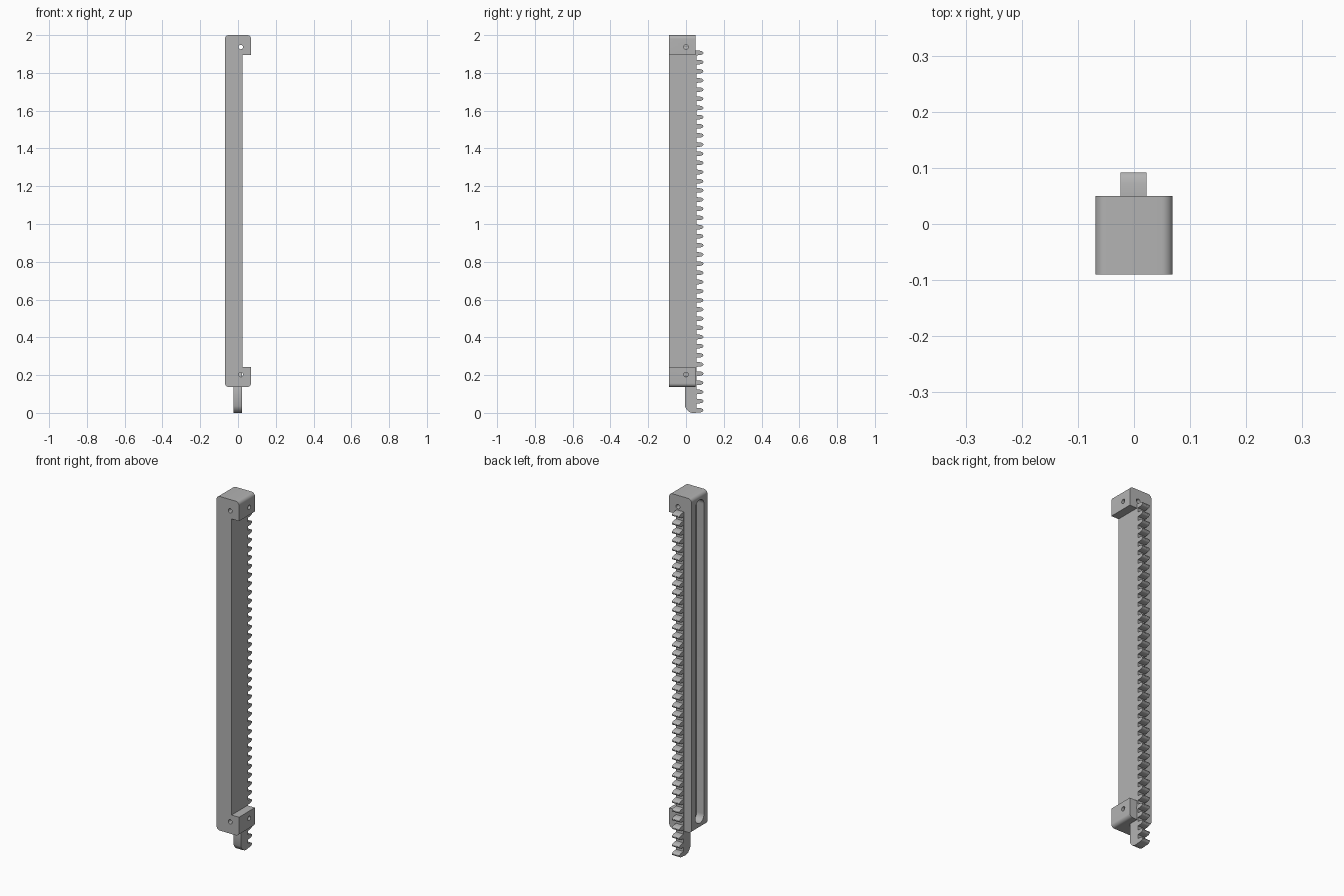
import bpy, bmesh, math
from mathutils import Vector

if "Cube" in bpy.data.objects:
    bpy.data.objects.remove(bpy.data.objects["Cube"], do_unlink=True)

gray = bpy.data.materials.new("light_gray")
gray.use_nodes = True
COLOUR = (0.45, 0.45, 0.45, 1)
gray.diffuse_color = COLOUR
gray.node_tree.nodes["Principled BSDF"].inputs["Base Color"].default_value = COLOUR


def prism(name, points, low, high, axis):
    """Extrude a profile along x (points are y,z) or along y (points are x,z)."""
    place = (lambda a, b: (low, a, b)) if axis == "x" else (lambda a, b: (a, low, b))
    bm = bmesh.new()
    face = bm.faces.new([bm.verts.new(place(a, b)) for a, b in points])
    out = bmesh.ops.extrude_face_region(bm, geom=[face])
    shift = Vector((high - low, 0, 0) if axis == "x" else (0, high - low, 0))
    bmesh.ops.translate(bm, vec=shift,
                        verts=[v for v in out["geom"] if isinstance(v, bmesh.types.BMVert)])
    bmesh.ops.recalc_face_normals(bm, faces=bm.faces)
    mesh = bpy.data.meshes.new(name)
    bm.to_mesh(mesh)
    bm.free()
    mesh.materials.append(gray)
    obj = bpy.data.objects.new(name, mesh)
    bpy.context.collection.objects.link(obj)
    return obj


def arc(a, b, radius, start, end, steps=8):
    angles = [math.radians(start + (end - start) * i / steps) for i in range(steps + 1)]
    return [(a + radius * math.cos(t), b + radius * math.sin(t)) for t in angles]


def circle(a, b, radius):
    return arc(a, b, radius, 0, 345, 23)


def cut(target, cutter):
    mod = target.modifiers.new(cutter.name, "BOOLEAN")
    mod.operation, mod.solver, mod.object = "DIFFERENCE", "EXACT", cutter
    bpy.context.view_layer.objects.active = target
    bpy.ops.object.modifier_apply(modifier=mod.name)
    bpy.data.objects.remove(cutter, do_unlink=True)


def smooth(obj):
    bpy.ops.object.select_all(action="DESELECT")
    obj.select_set(True)
    bpy.context.view_layer.objects.active = obj
    bpy.ops.object.shade_smooth_by_angle(angle=math.radians(30))


# Channel body: a tall C profile with rounded outer corners
SIDE, WEB, BASE, TOP, R = 0.069, 0.023, 0.137, 2.0, 0.02
FRONT, BACK, LUG = -0.09, 0.05, 0.106
body_profile = (arc(-SIDE + R, BASE + R, R, 180, 270)
                + arc(SIDE - R, BASE + R, R, 270, 360)
                + [(SIDE, BASE + LUG), (WEB, BASE + LUG), (WEB, TOP - LUG), (SIDE, TOP - LUG)]
                + arc(SIDE - R, TOP - R, R, 0, 90)
                + arc(-SIDE + R, TOP - R, R, 90, 180))
body = prism("channel_body", body_profile, FRONT, BACK, "y")

# Long round-ended slot in the right side
slot_y, slot_r = -0.022, 0.038
slot_profile = (arc(slot_y, 1.97 - slot_r, slot_r, 0, 180, 16)
                + arc(slot_y, 0.167 + slot_r, slot_r, 180, 360, 16))
cut(body, prism("slot_cutter", slot_profile, -0.1, -0.024, "x"))

# Screw holes through each lug, front to back and in from the left side
for z in (0.203, 1.937):
    cut(body, prism("cross_hole_cutter", circle(0.015, z, 0.012), -0.2, 0.2, "y"))
    cut(body, prism("side_hole_cutter", circle(0.0, z, 0.012), 0.005, 0.2, "x"))
smooth(body)

# Toothed rack with rounded teeth and a bevelled lower tip
TEETH, FIRST, PITCH = 40, 0.014, 0.0485
ROOT, TIP, HALF = 0.055, 0.0915, 0.0125
half_tooth = [(ROOT, HALF), (0.073, 0.0118), (0.083, 0.0095), (0.089, 0.006), (TIP, 0.002)]
rack_profile = []
for i in range(TEETH):
    z = FIRST + i * PITCH
    rack_profile += [(y, z - h) for y, h in half_tooth]
    rack_profile += [(y, z + h) for y, h in reversed(half_tooth)]
rack_top = FIRST + (TEETH - 1) * PITCH + HALF
rack_profile += [(0.04, rack_top), (0.04, BASE + 0.1), (-0.006, BASE + 0.02),
                 (-0.006, 0.036), (0.002, 0.02), (0.014, 0.007), (0.03, 0.0), (0.05, 0.0)]
rack = prism("toothed_rack", rack_profile, -0.024, 0.022, "x")
smooth(rack)
